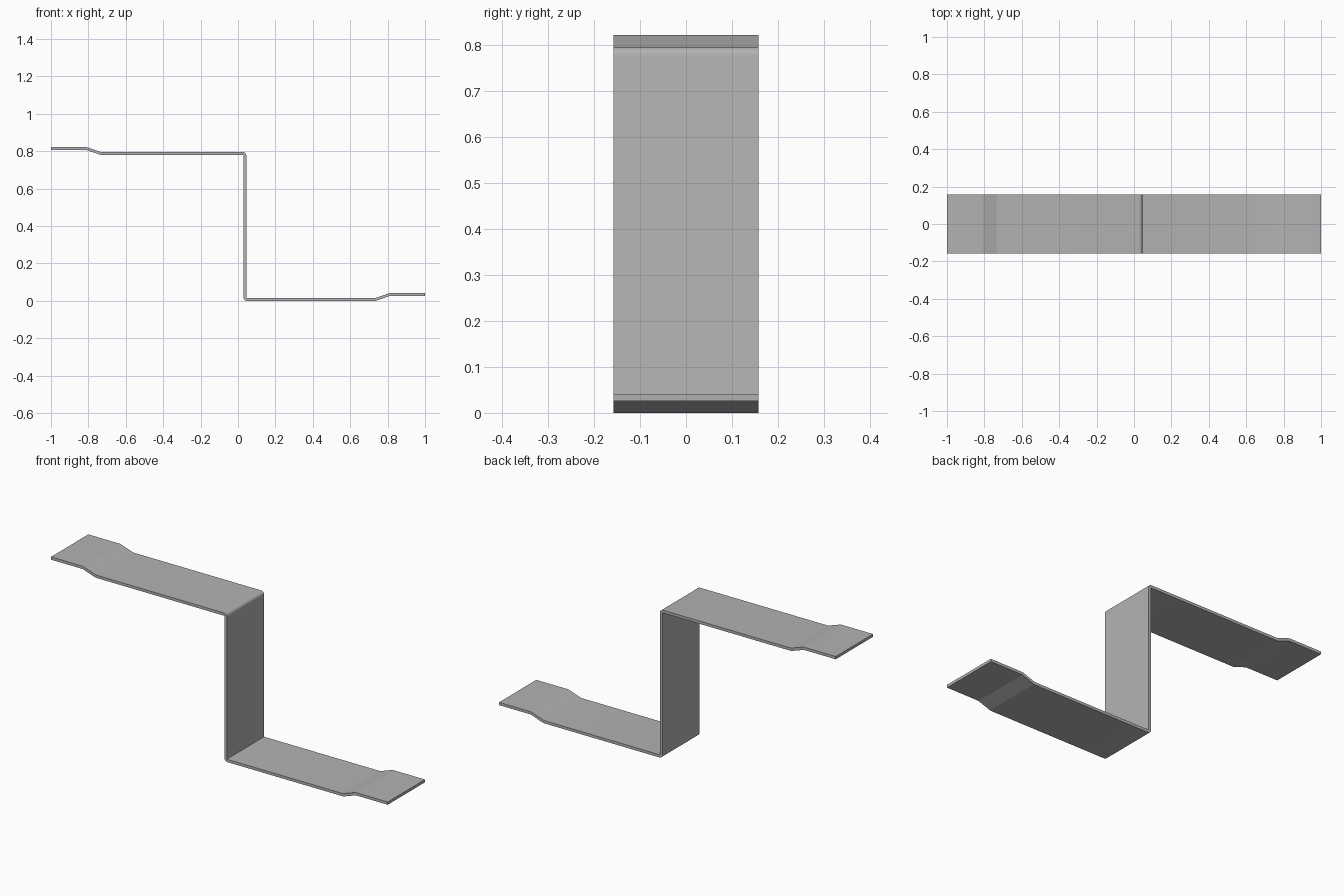
import bpy, bmesh
from mathutils import Vector

if "Cube" in bpy.data.objects:
    bpy.data.objects.remove(bpy.data.objects["Cube"], do_unlink=True)

THICK, WIDTH, HEIGHT = 0.015, 0.316, 0.822
STEP = 0.026          # rise of the offset tips
WEB_X = 0.037         # centre of the upright web
low = THICK / 2
high = HEIGHT - STEP - low

# Strip centreline: point and bend radius
path = [(-1, high + STEP, 0), (-0.81, high + STEP, 0.03), (-0.735, high, 0.03),
        (WEB_X, high, 0.0105), (WEB_X, low, 0.0105),
        (0.735, low, 0.03), (0.81, low + STEP, 0.03), (1, low + STEP, 0)]


def rounded(path, steps=6):
    """Centreline samples with a normal each, bends replaced by arcs."""
    pts = [Vector((x, z)) for x, z, r in path]
    side = lambda d: Vector((-d.y, d.x))
    out = [(pts[0], side((pts[1] - pts[0]).normalized()))]
    for i in range(1, len(pts) - 1):
        a = (pts[i] - pts[i - 1]).normalized()
        b = (pts[i + 1] - pts[i]).normalized()
        r = path[i][2]
        turn = a.angle_signed(b)
        sign = 1 if a.cross(b) > 0 else -1
        cut = r * abs((b - a).length / (a + b).length)
        centre = pts[i] - a * cut + side(a) * r * sign
        for k in range(steps + 1):
            n = side(a).slerp(side(b), k / steps)
            out.append((centre - n * r * sign, n))
    out.append((pts[-1], side((pts[-1] - pts[-2]).normalized())))
    return out


# Bent flat strip
bm = bmesh.new()
rings = []
for p, n in rounded(path):
    ring = []
    for off, y in ((1, -1), (1, 1), (-1, 1), (-1, -1)):
        q = p + n * off * THICK / 2
        ring.append(bm.verts.new((q.x, y * WIDTH / 2, q.y)))
    rings.append(ring)
for r0, r1 in zip(rings, rings[1:]):
    for j in range(4):
        k = (j + 1) % 4
        bm.faces.new((r0[j], r0[k], r1[k], r1[j]))
bm.faces.new(rings[0])
bm.faces.new(rings[-1])
bmesh.ops.recalc_face_normals(bm, faces=bm.faces)
mesh = bpy.data.meshes.new("bent_bracket")
bm.to_mesh(mesh)
bm.free()

# Grey metal
metal = bpy.data.materials.new("grey_metal")
metal.use_nodes = True
grey = (0.45, 0.45, 0.45, 1)
metal.diffuse_color = grey
metal.node_tree.nodes["Principled BSDF"].inputs["Base Color"].default_value = grey
mesh.materials.append(metal)

bracket = bpy.data.objects.new("bent_bracket", mesh)
bpy.context.collection.objects.link(bracket)
bpy.context.view_layer.objects.active = bracket
bracket.select_set(True)
bpy.ops.object.shade_smooth_by_angle(angle=0.6)
